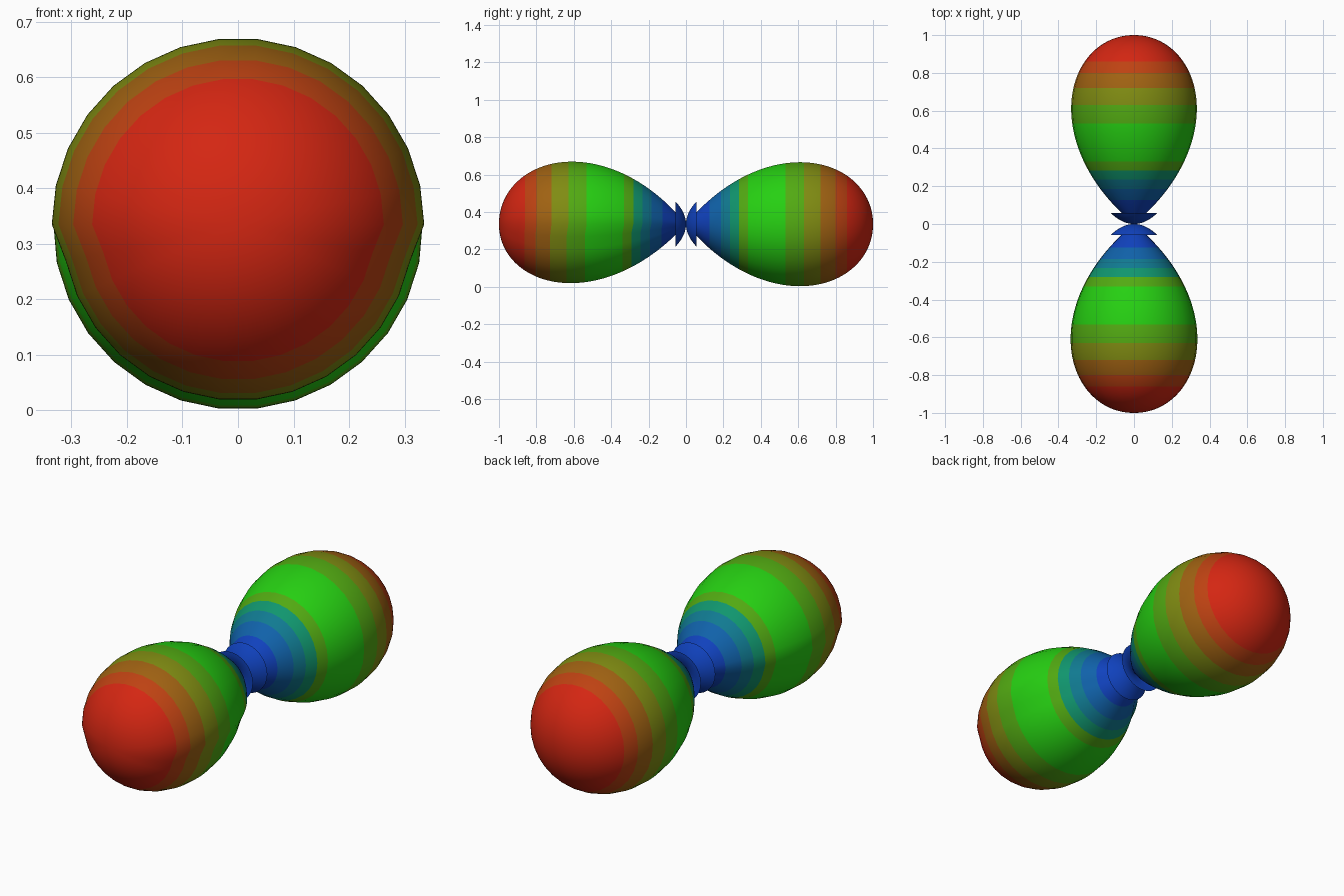
import bpy, bmesh
from math import sin, cos, radians

cube = bpy.data.objects.get("Cube")
if cube:
    bpy.data.objects.remove(cube, do_unlink=True)

CENTRE_Z = 0.335
SIDES = 30

# Bands: name, sRGB colour
PALETTE = {
    "blue": (16, 66, 190),
    "azure": (16, 98, 170),
    "teal_blue": (16, 122, 145),
    "teal": (16, 150, 110),
    "yellow_green": (82, 170, 18),
    "green": (38, 208, 18),
    "olive": (128, 140, 18),
    "brown": (160, 98, 18),
    "orange": (190, 66, 18),
    "red": (212, 38, 18),
}
NAMES = list(PALETTE)

# Distance from the centre up to which each band reaches
BANDS = [(0.18, "blue"), (0.26, "azure"), (0.32, "teal_blue"), (0.37, "teal"),
         (0.43, "yellow_green"), (0.63, "green"), (0.71, "yellow_green"),
         (0.79, "olive"), (0.85, "brown"), (0.90, "orange"), (2, "red")]


def make_material(name):
    color = [(c / 255 / 12.92 if c < 11 else ((c / 255 + 0.055) / 1.055) ** 2.4)
             for c in PALETTE[name]] + [1]
    mat = bpy.data.materials.new(name)
    mat.use_nodes = True
    mat.diffuse_color = color
    mat.node_tree.nodes["Principled BSDF"].inputs["Base Color"].default_value = color
    return mat


MATERIALS = [make_material(n) for n in NAMES]


def band_index(distance):
    return next(NAMES.index(name) for limit, name in BANDS if distance < limit)


def polar_surface(name, direction, steps, radius):
    """Sweep radius(t, upper) around the y axis, t running from 0 to 1."""
    bm = bmesh.new()
    rings = []
    for i in range(steps + 1):
        ring = []
        for j in range(SIDES):
            phi = radians(360 * j / SIDES)
            angle, r = radius(i / steps, j <= SIDES // 2)
            a = radians(angle)
            ring.append(bm.verts.new((r * sin(a) * cos(phi), direction * r * cos(a),
                                      r * sin(a) * sin(phi))))
        rings.append(ring)
    for ring, following in zip(rings, rings[1:]):
        for j in range(SIDES):
            k = (j + 1) % SIDES
            bm.faces.new((ring[j], ring[k], following[k], following[j]))
    bmesh.ops.remove_doubles(bm, verts=bm.verts, dist=1e-5)
    bmesh.ops.recalc_face_normals(bm, faces=bm.faces)
    # Colour by distance from the centre
    for face in bm.faces:
        face.material_index = band_index(
            sum(v.co.length for v in face.verts) / len(face.verts))
        face.smooth = True
    mesh = bpy.data.meshes.new(name)
    bm.to_mesh(mesh)
    bm.free()
    for mat in MATERIALS:
        mesh.materials.append(mat)
    mesh.set_sharp_from_angle(angle=radians(40))
    obj = bpy.data.objects.new(name, mesh)
    obj.location.z = CENTRE_Z
    bpy.context.collection.objects.link(obj)


def main_lobe(upper_width, lower_width):
    def radius(t, upper):
        return t * (upper_width if upper else lower_width), 1 - t ** 2.087
    return radius


def side_lobe(t, upper):
    angle = 50 + 40 * t
    if angle < 65:
        return angle, 0.135 * ((angle - 50) / 15) ** 0.5
    return angle, cos(radians(angle)) / (3.8 * sin(radians(angle)) ** 2)


# Large egg-shaped lobes; the front one is slimmer below its middle
polar_surface("front_lobe", -1, 120, main_lobe(51, 48))
polar_surface("back_lobe", 1, 120, main_lobe(50.5, 50.7))

# Small bowl-shaped lobes meeting at the centre
polar_surface("front_bowl", -1, 32, side_lobe)
polar_surface("back_bowl", 1, 32, side_lobe)
